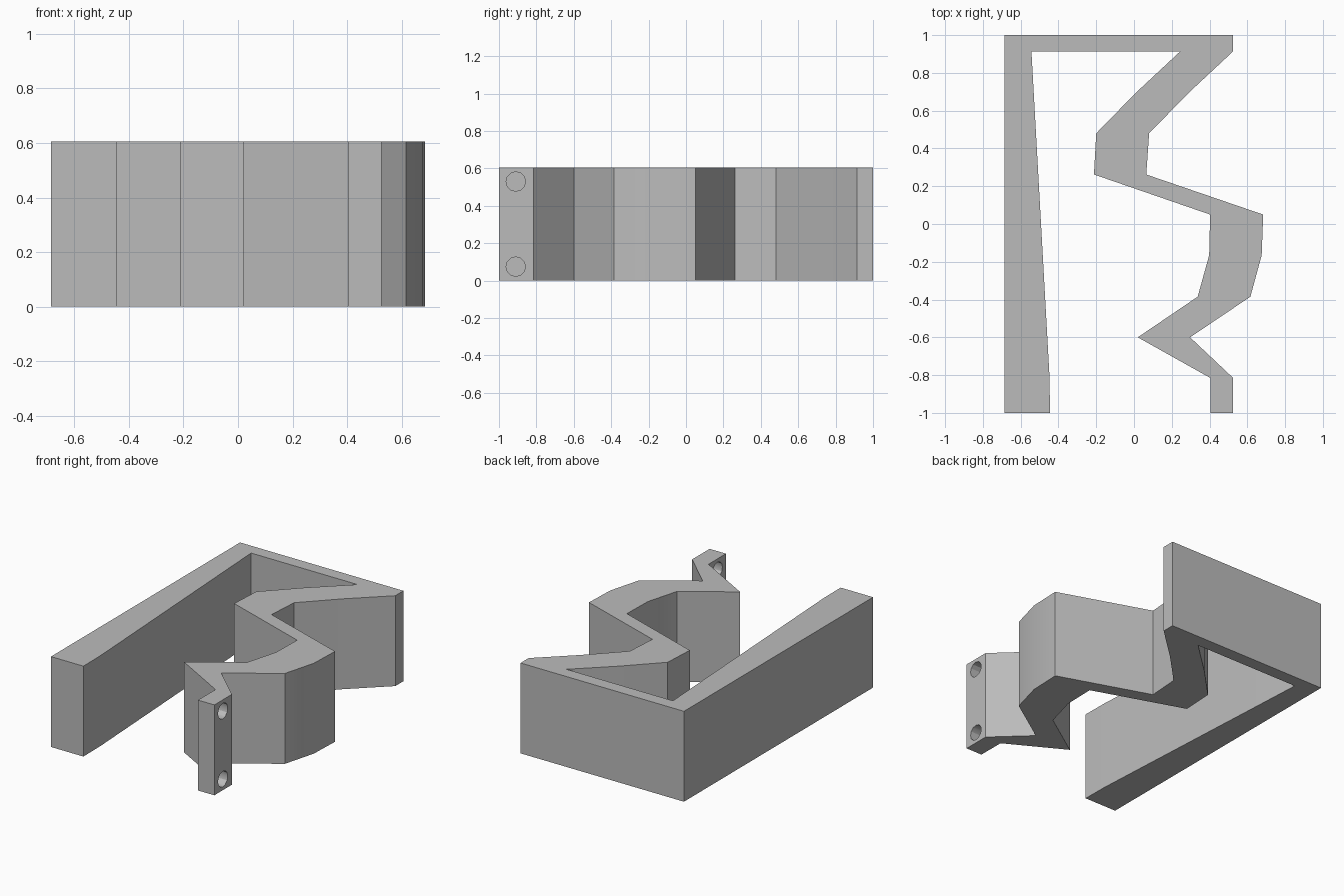
import bpy
import bmesh
from math import radians

HEIGHT = 0.605

if "Cube" in bpy.data.objects:
    bpy.data.objects.remove(bpy.data.objects["Cube"])

# Single flat grey
grey = bpy.data.materials.new("light grey")
grey.use_nodes = True
colour = (0.5, 0.5, 0.5, 1)
grey.diffuse_color = colour
grey.node_tree.nodes["Principled BSDF"].inputs["Base Color"].default_value = colour

# Plan outline: straight wall, back web, then the two sides of the zigzag arm
wall = [(-0.685, 1), (-0.685, -1), (-0.445, -1), (-0.447, -0.815), (-0.543, 0.914)]
arm_inner = [(0.245, 0.914), (0.01, 0.695), (-0.2, 0.48), (-0.212, 0.262),
             (0.403, 0.05), (0.398, -0.165), (0.337, -0.385), (0.02, -0.6),
             (0.404, -0.815), (0.404, -1)]
arm_outer = [(0.525, -1), (0.525, -0.815), (0.297, -0.6), (0.616, -0.385),
             (0.676, -0.165), (0.684, 0.05), (0.065, 0.262), (0.08, 0.48),
             (0.29, 0.695), (0.525, 0.914), (0.525, 1)]

# Extrude the outline upward
bm = bmesh.new()
base = bm.faces.new([bm.verts.new((x, y, 0)) for x, y in wall + arm_inner + arm_outer])
top = bmesh.ops.extrude_face_region(bm, geom=[base], use_keep_orig=True)["geom"]
bmesh.ops.translate(bm, vec=(0, 0, HEIGHT),
                    verts=[v for v in top if isinstance(v, bmesh.types.BMVert)])
bmesh.ops.recalc_face_normals(bm, faces=bm.faces)
mesh = bpy.data.meshes.new("zigzag_bracket")
bm.to_mesh(mesh)
bm.free()
mesh.materials.append(grey)
bracket = bpy.data.objects.new("zigzag_bracket", mesh)
bpy.context.collection.objects.link(bracket)

# Two screw holes through the front tab
for z in (0.075, HEIGHT - 0.075):
    bpy.ops.mesh.primitive_cylinder_add(vertices=12, radius=0.052, depth=0.3,
                                        location=(0.465, -0.91, z),
                                        rotation=(0, radians(90), 0))
    cutter = bpy.context.object
    cutter.name = "hole_cutter"
    cutter.hide_render = True
    cutter.data.materials.append(grey)
    hole = bracket.modifiers.new("screw_hole", 'BOOLEAN')
    hole.operation = 'DIFFERENCE'
    hole.solver = 'EXACT'
    hole.object = cutter
    bpy.ops.object.select_all(action='DESELECT')
    bracket.select_set(True)
    bpy.context.view_layer.objects.active = bracket
    bpy.ops.object.modifier_apply(modifier=hole.name)
    bpy.data.objects.remove(cutter)

# Soften only the shallow bends
bpy.ops.object.shade_smooth_by_angle(angle=radians(30))
